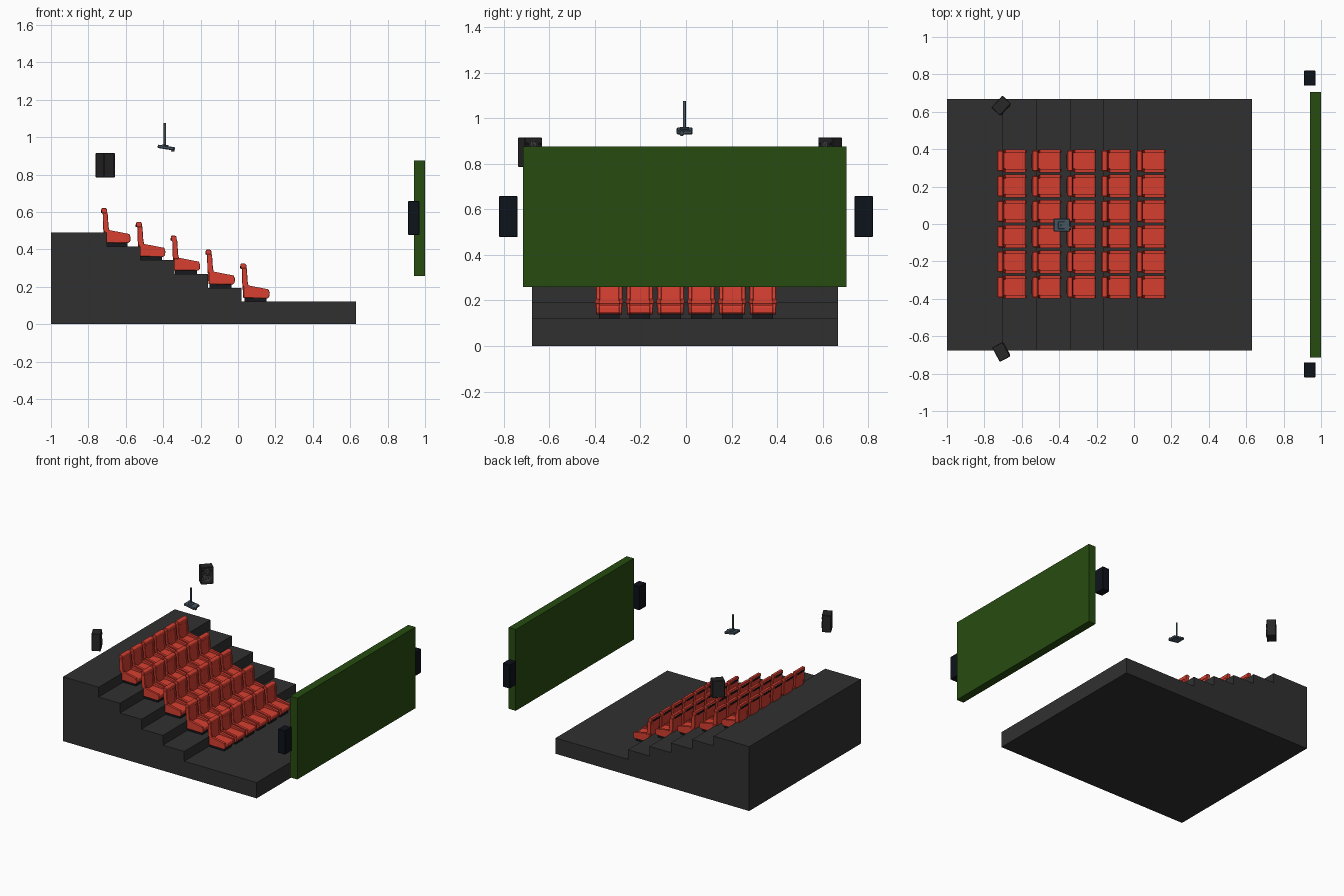
import bpy, bmesh
from math import radians, cos, sin, pi
from mathutils import Matrix, Vector

if "Cube" in bpy.data.objects:
    bpy.data.objects.remove(bpy.data.objects["Cube"])


def material(name, rgb):
    m = bpy.data.materials.new(name)
    m.diffuse_color = (*rgb, 1)
    m.use_nodes = True
    m.node_tree.nodes["Principled BSDF"].inputs["Base Color"].default_value = m.diffuse_color
    return m


FLOOR = material("charcoal", (0.03, 0.03, 0.03))
RED = material("seat_red", (0.68, 0.05, 0.03))
BLACK = material("black", (0.008, 0.009, 0.012))
GREEN = material("screen_green", (0.02, 0.072, 0.005))
NAVY = material("blue_black", (0.004, 0.006, 0.011))
STEEL = material("steel_blue", (0.065, 0.1, 0.13))
CASE = material("speaker_case", (0.02, 0.02, 0.02))
CONE = material("speaker_cone", (0.07, 0.07, 0.075))


def finish(name, bm, mat, bevel=0.0, matrix=Matrix()):
    bmesh.ops.recalc_face_normals(bm, faces=bm.faces)
    me = bpy.data.meshes.new(name)
    bm.to_mesh(me)
    bm.free()
    me.materials.append(mat)
    ob = bpy.data.objects.new(name, me)
    ob.matrix_world = matrix
    bpy.context.collection.objects.link(ob)
    if bevel:
        b = ob.modifiers.new("bevel", 'BEVEL')
        b.width, b.segments, b.limit_method = bevel, 1, 'ANGLE'
    return ob


def box(name, lo, hi, mat, bevel=0.0, matrix=Matrix()):
    lo, hi = Vector(lo), Vector(hi)
    bm = bmesh.new()
    bmesh.ops.create_cube(bm, size=1, matrix=Matrix.Translation((lo + hi) / 2)
                          @ Matrix.Diagonal((*(hi - lo), 1)))
    return finish(name, bm, mat, bevel, matrix)


def prism(name, xz, y0, y1, mat, bevel=0.0):
    """Side profile in x/z, extruded along y."""
    bm = bmesh.new()
    face = bm.faces.new([bm.verts.new((x, y0, z)) for x, z in xz])
    ext = bmesh.ops.extrude_face_region(bm, geom=[face])
    bmesh.ops.translate(bm, vec=(0, y1 - y0, 0),
                        verts=[v for v in ext["geom"] if isinstance(v, bmesh.types.BMVert)])
    return finish(name, bm, mat, bevel)


def lathe(name, profile, mat, matrix, sides=20):
    """Radius/height profile turned round the local x axis."""
    bm = bmesh.new()
    rings = [[bm.verts.new((x, r * cos(2 * pi * i / sides), r * sin(2 * pi * i / sides)))
              for i in range(sides)] for r, x in profile]
    for a, b in zip(rings, rings[1:]):
        for i in range(sides):
            j = (i + 1) % sides
            bm.faces.new((a[i], a[j], b[j], b[i]))
    bm.faces.new(rings[0])
    bm.faces.new(rings[-1])
    return finish(name, bm, mat, 0, matrix)


# stepped floor
STEP = 0.074
edges = [0.02, -0.16, -0.34, -0.52, -0.70]
profile = [(-1, 0), (0.63, 0), (0.63, 0.12)]
for i, x in enumerate(edges):
    profile += [(x, 0.12 + i * STEP), (x, 0.12 + (i + 1) * STEP)]
profile.append((-1, 0.12 + 5 * STEP))
prism("stepped_floor", profile, -0.675, 0.668, FLOOR)

# seat parts: drawn once for the lowest row about y = 0, then arrayed
parts = [
    box("seat_base", (0.034, -0.045, 0.12), (0.152, 0.045, 0.145), BLACK),
    prism("seat_cushion", [(0.035, 0.14), (0.155, 0.14), (0.166, 0.148), (0.166, 0.172),
                           (0.158, 0.179), (0.045, 0.187)], -0.045, 0.045, RED, 0.002),
    prism("seat_back", [(0.028, 0.14), (0.05, 0.14), (0.048, 0.21), (0.04, 0.318),
                        (0.02, 0.318), (0.023, 0.22)], -0.046, 0.046, RED, 0.002),
    prism("headrest", [(0.018, 0.294), (0.045, 0.292), (0.044, 0.318), (0.036, 0.325),
                       (0.016, 0.325), (0.012, 0.314)], -0.054, 0.054, RED, 0.002),
    box("headrest_slot", (0.011, -0.038, 0.298), (0.03, 0.038, 0.312), BLACK),
]
for side, s in (("left", 1), ("right", -1)):
    parts.append(prism(side + "_armrest",
                       [(0.03, 0.14), (0.158, 0.138), (0.168, 0.147), (0.17, 0.168),
                        (0.163, 0.186), (0.055, 0.206), (0.03, 0.206)],
                       s * 0.043, s * 0.057, RED, 0.002))
    parts.append(prism(side + "_armrest_pad",
                       [(0.05, 0.195), (0.16, 0.175), (0.164, 0.186), (0.055, 0.207)],
                       s * 0.043, s * 0.061, RED))
    parts.append(prism(side + "_back_bolster",
                       [(0.026, 0.2), (0.058, 0.2), (0.052, 0.225), (0.047, 0.3),
                        (0.021, 0.3), (0.022, 0.22)], s * 0.041, s * 0.058, RED, 0.002))
for ob in parts:
    ob.location.y = -0.3375
    for name, count, offset in (("rows", 5, (-0.186, 0, STEP)), ("columns", 6, (0, 0.135, 0))):
        a = ob.modifiers.new(name, 'ARRAY')
        a.count = count
        a.use_relative_offset = False
        a.use_constant_offset = True
        a.constant_offset_displace = offset

# screen and the speakers at its sides
box("screen", (0.94, -0.715, 0.258), (1.0, 0.705, 0.876), GREEN)
for side, s in (("left", 1), ("right", -1)):
    box(side + "_screen_speaker", (0.91, s * 0.78 - 0.04, 0.478),
        (0.97, s * 0.78 + 0.04, 0.658), NAVY, 0.002)

# rear speakers, turned towards the audience
for side, y, angle in (("left", 0.633, -43), ("right", -0.684, 28)):
    m = Matrix.Translation((-0.71, y, 0.85)) @ Matrix.Rotation(radians(angle), 4, 'Z')
    box(side + "_rear_speaker", (-0.032, -0.044, -0.065), (0.032, 0.044, 0.065), CASE, 0.003, m)
    for part, z, r in (("woofer", -0.02, 0.034), ("tweeter", 0.036, 0.017)):
        lathe(f"{side}_{part}", [(r, 0.03), (r, 0.035), (r * 0.82, 0.036), (r * 0.75, 0.0335),
                                 (r * 0.35, 0.0325), (r * 0.28, 0.035), (r * 0.1, 0.036)],
              CONE, m @ Matrix.Translation((0, 0, z)))
    for s in (-1, 1):
        lathe(side + "_bass_port", [(0.007, 0.03), (0.007, 0.034), (0.004, 0.034), (0.004, 0.0325)],
              BLACK, m @ Matrix.Translation((0, s * 0.031, 0.036)), 12)

# ceiling projector, tilted down towards the screen
m = Matrix.Translation((-0.385, -0.005, 0.944)) @ Matrix.Rotation(radians(9), 4, 'Y')
box("projector_body", (-0.045, -0.036, -0.009), (0.043, 0.034, 0.009), STEEL, 0.004, m)
box("projector_bracket", (-0.022, -0.022, 0.008), (0.012, 0.018, 0.015), STEEL, 0.002, m)
lathe("projector_lens", [(0.012, 0.03), (0.012, 0.048), (0.009, 0.048), (0.007, 0.044)],
      STEEL, m @ Matrix.Translation((0, -0.014, -0.003)))
lathe("ceiling_pole", [(0.006, 0), (0.006, 0.125)], STEEL,
      Matrix.Translation((-0.391, -0.007, 0.95)) @ Matrix.Rotation(radians(-90), 4, 'Y'), 16)

# smooth the round parts only
for ob in bpy.context.collection.objects:
    ob.select_set(any(k in ob.name for k in ("woofer", "tweeter", "port", "lens", "pole")))
    if ob.select_get():
        bpy.context.view_layer.objects.active = ob
bpy.ops.object.shade_smooth_by_angle(angle=radians(30))
